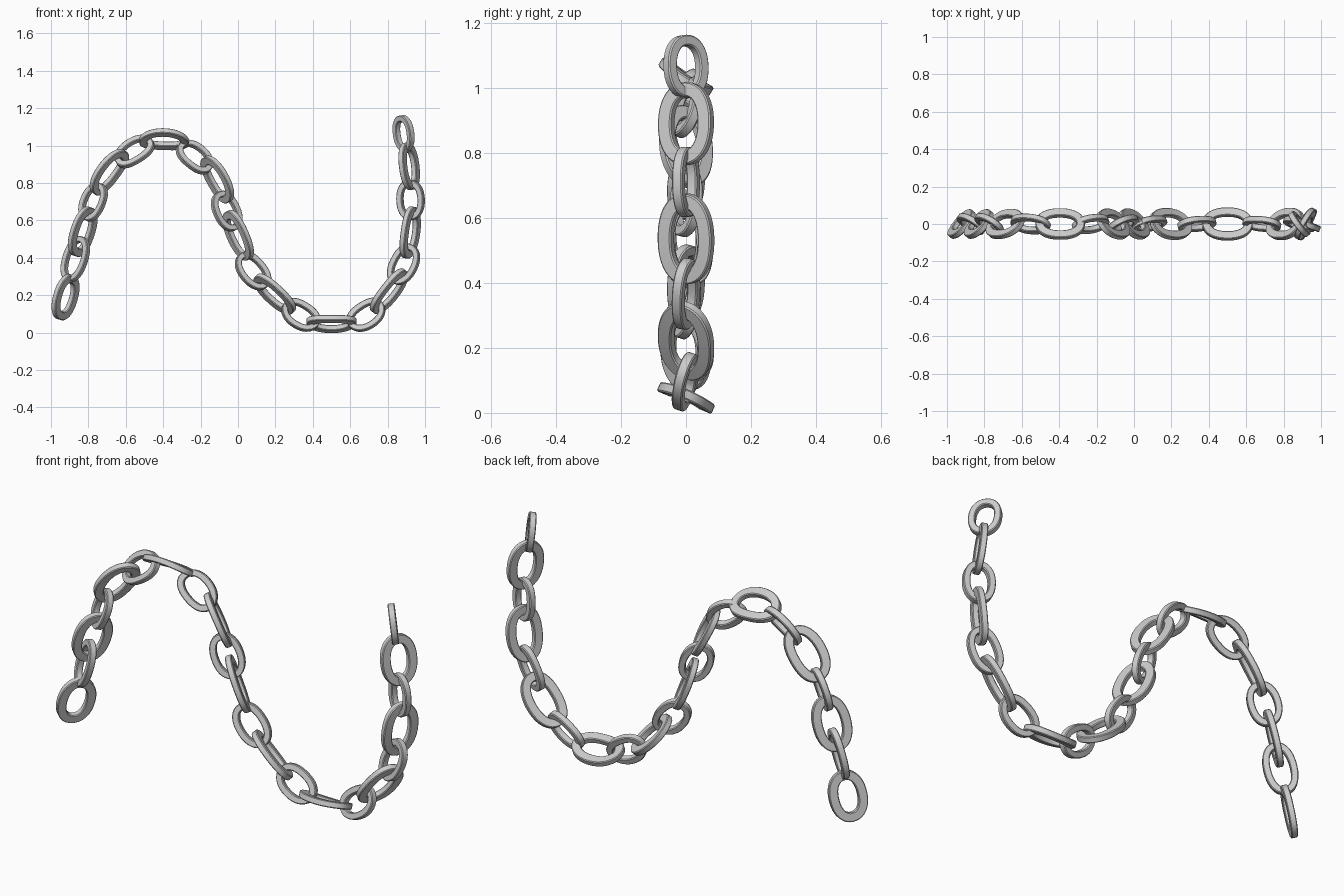
import bpy, bmesh
from math import sin, cos, pi, radians, copysign
from mathutils import Vector

if "Cube" in bpy.data.objects:
    bpy.data.objects.remove(bpy.data.objects["Cube"])

# Each link: centre x, centre z, direction in degrees, overall length, roll around the chain
LINKS = [
    (-.922, .19, 74, .25, -38), (-.87, .395, 72, .25, 52), (-.83, .54, 72, .275, -38),
    (-.775, .70, 67, .215, 52), (-.69, .86, 53, .285, -36), (-.555, .97, 32, .23, 55),
    (-.395, 1.03, -2, .265, -31), (-.23, .94, -39, .22, 57), (-.11, .82, -61, .275, -33),
    (-.06, .65, -65, .225, 60), (0, .52, -66, .285, -32), (.08, .33, -50, .23, 65),
    (.195, .205, -43, .28, -29), (.335, .095, -32, .22, 67), (.5, .05, 0, .27, -23),
    (.685, .095, 33, .22, 68), (.81, .22, 52, .285, -27), (.885, .365, 63, .23, 67),
    (.92, .535, 82, .28, -26), (.922, .71, 92, .215, 68), (.915, .89, 97, .255, -28),
    (.885, 1.065, 98, .195, 37)]


def make_link(i):
    x, z, ang, length, roll = LINKS[i]
    width, bar, thick = (.183, .045, .031) if i % 2 == 0 else (.155, .033, .033)
    a, roll = radians(ang), radians(roll)
    tangent = Vector((cos(a), 0, sin(a)))
    up = Vector((-sin(a), 0, cos(a)))
    side = Vector((0, cos(roll), 0)) + up * sin(roll)
    normal = tangent.cross(side)
    # Slight bend following the chain
    p, n = LINKS[max(i - 1, 0)], LINKS[min(i + 1, 21)]
    curv = radians(n[2] - p[2]) / Vector((n[0] - p[0], n[1] - p[1])).length * .4
    a_len, b_len = (length - bar) / 2, (width - bar) / 2

    def centre_line(t):
        c, s = cos(t), sin(t)
        return Vector((a_len * copysign(abs(c) ** .9, c), b_len * copysign(abs(s) ** .9, s)))

    # Bar cross-section: rectangle with small chamfers
    h, w, ch = bar / 2, thick / 2, .004
    section = [(h, w - ch), (h - ch, w), (ch - h, w), (-h, w - ch),
               (-h, ch - w), (ch - h, -w), (h - ch, -w), (h, ch - w)]
    bm = bmesh.new()
    rings = []
    steps = 40
    for k in range(steps):
        t = 2 * pi * (k + .5) / steps
        pt = centre_line(t)
        d = (centre_line(t + .03) - centre_line(t - .03)).normalized()
        out = Vector((d.y, -d.x))
        ring = []
        for r, q in section:
            u, v = pt + out * r
            co = Vector((x, 0, z)) + tangent * u + side * v + normal * q
            co += up * (curv * (u * u - a_len * a_len * .5) / 2)
            ring.append(bm.verts.new(co))
        rings.append(ring)
    for k in range(steps):
        r0, r1 = rings[k], rings[(k + 1) % steps]
        for j in range(8):
            m = (j + 1) % 8
            bm.faces.new((r0[j], r0[m], r1[m], r1[j]))
    bmesh.ops.recalc_face_normals(bm, faces=bm.faces)
    mesh = bpy.data.meshes.new("chain_link")
    bm.to_mesh(mesh)
    bm.free()
    ob = bpy.data.objects.new("chain_link_%02d" % (i + 1), mesh)
    bpy.context.collection.objects.link(ob)
    ob.select_set(True)
    bpy.context.view_layer.objects.active = ob


for i in range(len(LINKS)):
    make_link(i)
bpy.ops.object.shade_smooth_by_angle(angle=radians(35))
